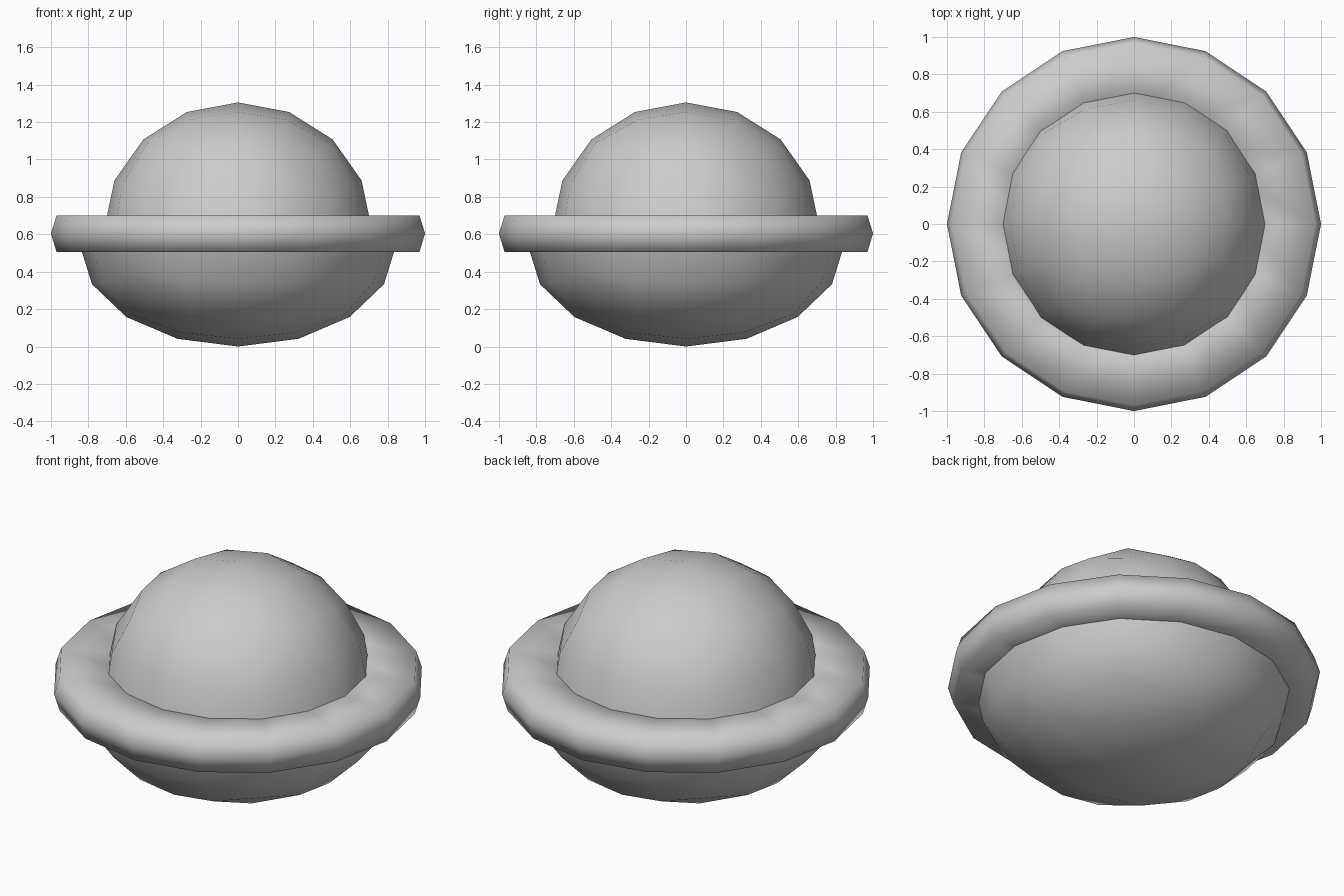
import bpy, bmesh, math
from mathutils import Vector

cube = bpy.data.objects.get("Cube")
if cube:
    bpy.data.objects.remove(cube, do_unlink=True)

# Single plain colour
grey = bpy.data.materials.new("light_grey")
grey.use_nodes = True
colour = (0.6, 0.6, 0.6, 1)
grey.diffuse_color = colour
grey.node_tree.nodes["Principled BSDF"].inputs["Base Color"].default_value = colour


def finish(name, bm):
    """Turn a bmesh into a smooth shaded object."""
    bmesh.ops.recalc_face_normals(bm, faces=bm.faces)
    mesh = bpy.data.meshes.new(name)
    bm.to_mesh(mesh)
    bm.free()
    mesh.materials.append(grey)
    mesh.polygons.foreach_set("use_smooth", [True] * len(mesh.polygons))
    obj = bpy.data.objects.new(name, mesh)
    bpy.context.collection.objects.link(obj)
    return obj


def half_ball(name, radius, height, base_z, side):
    """Half of a rounded cube, side +1 for the upper and -1 for the lower half."""
    bm = bmesh.new()
    bmesh.ops.create_cube(bm, size=2)
    bmesh.ops.subdivide_edges(bm, edges=bm.edges[:], cuts=3, use_grid_fill=True)
    for v in bm.verts:
        v.co = Vector([math.tan(c * math.pi / 4) for c in v.co]).normalized()
    bmesh.ops.recalc_face_normals(bm, faces=bm.faces)
    hidden = [v for v in bm.verts if v.co.z * side < -0.01]
    bmesh.ops.delete(bm, geom=hidden, context='VERTS')
    for v in bm.verts:
        v.co = (v.co.x * radius, v.co.y * radius, base_z + v.co.z * height)
    obj = finish(name, bm)
    # An open shell must face outward
    centre = Vector((0, 0, base_z))
    face = obj.data.polygons[0]
    if face.normal.dot(face.center - centre) < 0:
        obj.data.flip_normals()
    return obj


# Upper dome and lower bowl
half_ball("upper_dome", 0.715, 0.675, 0.63, 1)
half_ball("lower_bowl", 0.845, 0.54, 0.54, -1)

# Sixteen-sided ring with a pointed rim
profile = [(0.6, 0.505), (0.97, 0.505), (1.0, 0.605), (0.97, 0.7), (0.6, 0.7)]
sides = 16
bm = bmesh.new()
loops = []
for i in range(sides):
    a = math.tau * i / sides
    loops.append([bm.verts.new((r * math.cos(a), r * math.sin(a), z)) for r, z in profile])
for i in range(sides):
    here, after = loops[i], loops[(i + 1) % sides]
    for j in range(len(profile)):
        k = (j + 1) % len(profile)
        bm.faces.new((here[j], after[j], after[k], here[k]))
finish("middle_ring", bm)
